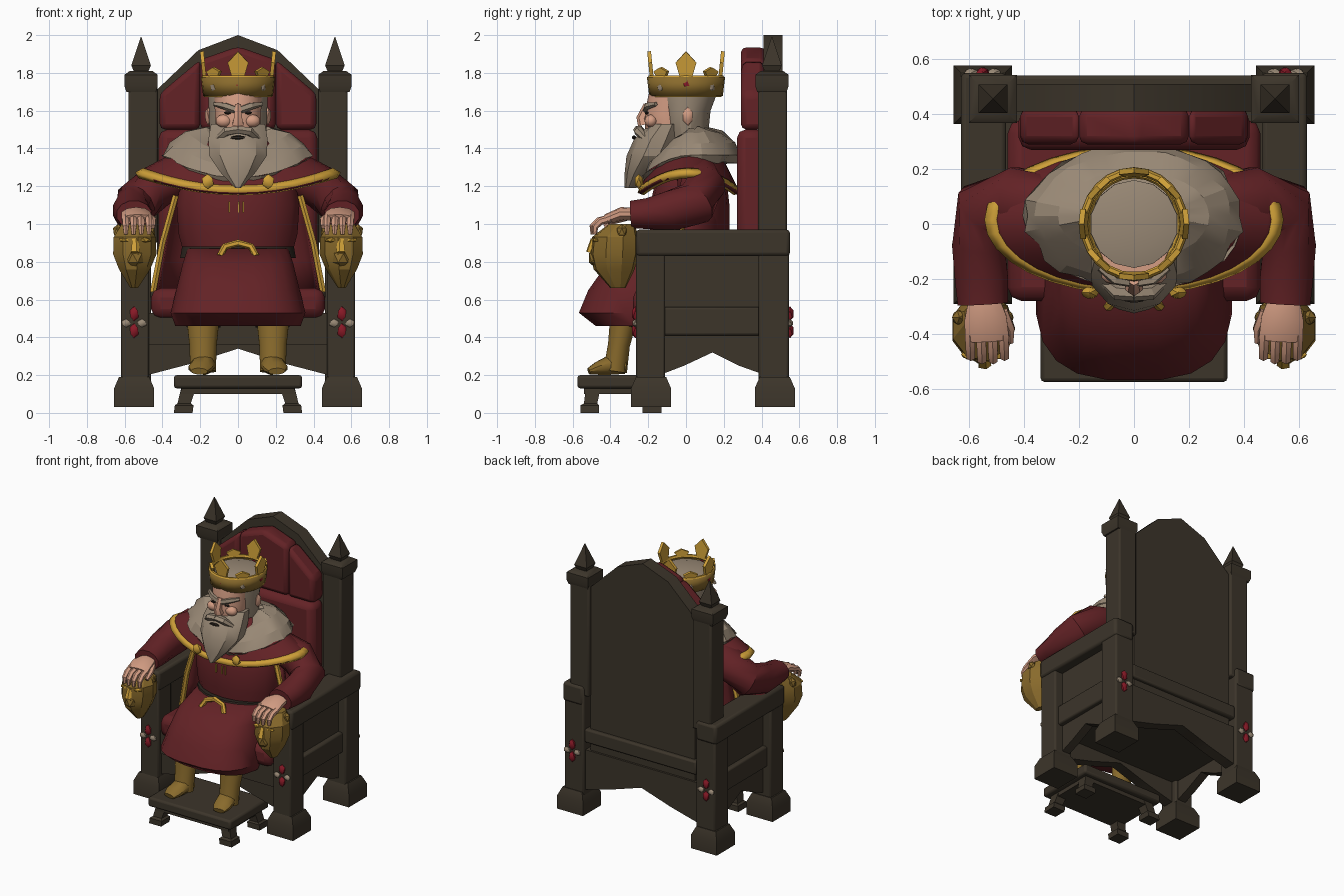
import bpy, bmesh, math, random
from mathutils import Vector

random.seed(4)
if "Cube" in bpy.data.objects:
    bpy.data.objects.remove(bpy.data.objects["Cube"])
X, Y, Z = Vector((1, 0, 0)), Vector((0, 1, 0)), Vector((0, 0, 1))


def colour(name, r, g, b):
    m = bpy.data.materials.new(name)
    m.use_nodes = True
    m.diffuse_color = (r, g, b, 1)
    node = next(n for n in m.node_tree.nodes if n.type == 'BSDF_PRINCIPLED')
    node.inputs["Base Color"].default_value = (r, g, b, 1)
    return m


WOOD = colour("dark wood", .045, .035, .023)
RED = colour("crimson cloth", .125, .016, .019)
GOLD = colour("bright gold", .62, .35, .04)
BRASS = colour("dull gold", .25, .145, .025)
SKIN = colour("skin", .66, .34, .23)
FUR = colour("grey fur", .32, .25, .18)
GEM = colour("gem red", .25, .01, .02)
DARK = colour("dark brown", .025, .018, .013)


def finish(bm, name, mats, mirror=False, angle=40, thick=0, bevel=0):
    """Turn a bmesh into a shaded object with its modifiers."""
    bmesh.ops.recalc_face_normals(bm, faces=bm.faces[:])
    me = bpy.data.meshes.new(name)
    bm.to_mesh(me)
    bm.free()
    for m in mats if isinstance(mats, list) else [mats]:
        me.materials.append(m)
    if angle:
        me.shade_smooth()
        me.set_sharp_from_angle(angle=math.radians(angle))
    ob = bpy.data.objects.new(name, me)
    bpy.context.collection.objects.link(ob)
    if thick:
        ob.modifiers.new("thickness", 'SOLIDIFY').thickness = thick
    if bevel:
        mod = ob.modifiers.new("bevel", 'BEVEL')
        mod.width, mod.segments = bevel, 2
    if mirror:
        ob.modifiers.new("mirror", 'MIRROR')
    return ob


def prism(name, mat, outline, axis, lo, hi, **kw):
    """Extrude a 2D outline: axis y takes (x, z) points, axis x takes (y, z)."""
    bm = bmesh.new()
    put = (lambda p, d: (d, *p)) if axis == 'x' else (lambda p, d: (p[0], d, p[1]))
    a, b = [[bm.verts.new(put(p, d)) for p in outline] for d in (lo, hi)]
    bm.faces.new(a)
    bm.faces.new(b)
    for i in range(len(a)):
        j = (i + 1) % len(a)
        bm.faces.new((a[i], a[j], b[j], b[i]))
    return finish(bm, name, mat, **kw)


def box(name, mat, x0, x1, y0, y1, z0, z1, **kw):
    return prism(name, mat, [(x0, z0), (x1, z0), (x1, z1), (x0, z1)], 'y', y0, y1, **kw)


def loft(name, mat, secs, n=12, ref=X, axis=None, power=1, **kw):
    """Skin sections (x, y, z, radius_u, radius_v) along their path."""
    bm = bmesh.new()
    pts, rings = [Vector(s[:3]) for s in secs], []
    for i, s in enumerate(secs):
        t = axis or (pts[min(i + 1, len(pts) - 1)] - pts[max(i - 1, 0)]).normalized()
        u = (ref - t * ref.dot(t)).normalized()
        v, ring = t.cross(u), []
        for k in range(n):
            a = 2 * math.pi * (k + .5) / n
            c, d = [math.copysign(abs(f(a)) ** power, f(a)) for f in (math.cos, math.sin)]
            ring.append(bm.verts.new(pts[i] + u * c * s[3] + v * d * s[4]))
        rings.append(ring)
    for a, b in zip(rings, rings[1:]):
        for k in range(n):
            j = (k + 1) % n
            bm.faces.new((a[k], a[j], b[j], b[k]))
    bm.faces.new(rings[0])
    bm.faces.new(rings[-1])
    return finish(bm, name, mat, **kw)


def sheet(name, mats, fn, nu, nv, wrap=False, trim=None, **kw):
    """Grid surface fn(u, v); trim(u, v) picks the material."""
    bm = bmesh.new()
    g = [[bm.verts.new(fn(i / nu, j / nv)) for j in range(nv + 1)]
         for i in range(nu if wrap else nu + 1)]
    for i in range(nu):
        for j in range(nv):
            k = (i + 1) % len(g)
            f = bm.faces.new((g[i][j], g[k][j], g[k][j + 1], g[i][j + 1]))
            f.material_index = int(bool(trim and trim((i + .5) / nu, (j + .5) / nv)))
    return finish(bm, name, mats, **kw)


def blob(name, mat, centre, size, sub=2, **kw):
    bm = bmesh.new()
    bmesh.ops.create_icosphere(bm, subdivisions=sub, radius=1)
    for v in bm.verts:
        v.co = Vector(centre) + Vector([a * b for a, b in zip(v.co, size)])
    return finish(bm, name, mat, **kw)


def square(x, y, levels):
    return [(x, y, z, h * 1.414, h * 1.414) for z, h in levels]


# Throne posts, feet and finials
M = dict(mirror=True)
box("front_post", WOOD, .47, .62, -.265, -.11, .1, .96, bevel=.012, **M)
box("back_post_lower", WOOD, .46, .62, .385, .545, .1, .96, bevel=.012, **M)
box("back_post_upper", WOOD, .425, .58, .38, .535, .9, 1.74, bevel=.012, **M)
for y, label in ((-.185, "front"), (.47, "back")):
    loft(label + "_foot", WOOD, square(.55, y, [(.03, .106), (.13, .106), (.19, .08)]), n=4, axis=Z, **M)
loft("post_cap", WOOD, square(.513, .455, [(1.7, .078), (1.73, .088), (1.79, .088), (1.81, .06)]), n=4, axis=Z, **M)
loft("finial", WOOD, square(.513, .455, [(1.8, .035), (1.84, .052), (1.99, .002)]), n=4, axis=Z, angle=0, **M)

# Arched back, rails, seat board and side panels
arch = [(.43, .3), (.43, 1.71), (.21, 1.92), (0, 2), (-.21, 1.92), (-.43, 1.71), (-.43, .3), (0, .38)]
prism("throne_back", WOOD, arch, 'y', .41, .51)
apron = [(-.48, .2), (-.25, .26), (0, .34), (.25, .26), (.48, .2), (.48, .5), (-.48, .5)]
prism("front_apron", WOOD, apron, 'y', -.23, -.15)
prism("back_apron", WOOD, apron, 'y', .44, .525)
box("back_rail", WOOD, -.46, .46, .42, .54, .56, .66, bevel=.012)
box("seat_board", WOOD, -.5, .5, -.24, .45, .36, .53)
prism("side_panel", WOOD, [(-.14, .9), (.42, .9), (.42, .2), (.28, .25), (.14, .32), (-.01, .25), (-.14, .2)],
      'x', .49, .555, **M)
box("side_rail", WOOD, .48, .59, -.13, .4, .41, .56, bevel=.012, **M)
box("arm_rest", WOOD, .465, .63, -.265, .55, .83, .97, bevel=.018, **M)

# Cushions
box("seat_cushion", RED, -.46, .46, -.28, .38, .5, .66, bevel=.05)
box("back_cushion", RED, -.42, .42, .27, .42, .62, 1.5, bevel=.045)
prism("centre_head_cushion", RED, [(-.2, 1.5), (.2, 1.5), (.2, 1.87), (0, 1.94), (-.2, 1.87)], 'y', .29, .42, bevel=.03)
prism("side_head_cushion", RED, [(.2, 1.5), (.415, 1.5), (.415, 1.69), (.2, 1.87)], 'y', .29, .42, bevel=.03, **M)

# Flower ornaments on the posts
for y, label in ((-.268, "front"), (.55, "back")):
    for s in (-1, 1):
        blob(label + "_petal_red", GEM, (.55, y, .48 + s * .045), (.026, .022, .04), 1, **M)
        blob(label + "_petal_pale", FUR, (.55 + s * .042, y, .475), (.028, .018, .022), 1, **M)

# Footstool
box("footstool_top", WOOD, -.34, .34, -.575, -.12, .13, .2, bevel=.015)
box("footstool_skirt", WOOD, -.3, .3, -.54, -.16, .1, .14)
for y, s in ((-.49, -1), (-.2, 1)):
    loft("footstool_leg", WOOD, [(.26, y, .14, .055, .055), (.285, y + s * .015, .05, .05, .05),
                                 (.285, y + s * .02, .04, .07, .07), (.29, y + s * .02, 0, .07, .07)],
         n=4, axis=Z, **M)

# Lion heads on the arm fronts
loft("lion_mane", BRASS, [(.55, -.34, 1, .07, .07), (.55, -.375, .93, .115, .125), (.55, -.38, .84, .118, .13),
                          (.55, -.38, .76, .085, .11), (.55, -.36, .66, .02, .04)], n=9, axis=Z, angle=25, **M)
blob("lion_muzzle", BRASS, (.545, -.475, .82), (.05, .045, .055), 1, angle=0, **M)
loft("lion_nose", GOLD, [(.545, -.49, .92, .018, .015), (.545, -.515, .85, .026, .015)], n=5, angle=0, **M)
for s in (-1, 1):
    blob("lion_brow", GOLD, (.545 + s * .05, -.475, .915), (.038, .02, .014), 1, angle=0, **M)
    blob("lion_ear", BRASS, (.55 + s * .085, -.34, .96), (.03, .03, .04), 1, angle=0, **M)

# Boots and trousers
loft("boot_shaft", BRASS, [(.185, -.33, .5, .09, .075), (.185, -.355, .36, .075, .06), (.185, -.375, .22, .07, .065)], **M)
loft("boot_foot", BRASS, [(.18, -.32, .245, .055, .04), (.185, -.4, .255, .065, .055),
                          (.2, -.47, .235, .065, .035), (.205, -.515, .22, .045, .018)], **M)
loft("trouser_leg", DARK, [(.18, -.3, .6, .1, .1), (.185, -.325, .46, .095, .085)], **M)

# Robe, belt and buckle
loft("robe_skirt", RED, [(0, -.03, .87, .27, .2), (0, -.15, .79, .295, .27), (0, -.2, .65, .33, .32),
                         (0, -.235, .53, .36, .335), (0, -.2, .46, .335, .28)], n=20, axis=Z, power=.7)
loft("robe_torso", RED, [(0, .02, .8, .28, .19), (0, .02, .95, .32, .21), (0, .02, 1.1, .33, .21),
                         (0, .03, 1.28, .3, .18), (0, .04, 1.42, .14, .1)], n=18, axis=Z)
loft("belt", DARK, [(0, -.01, .82, .31, .235), (0, .01, .88, .3, .225)], n=20, axis=Z)
loft("buckle", GOLD, [(x, -.3 + (z - .83) * .5, z, .018, .018) for x, z in
                      ((-.095, .83), (-.07, .88), (0, .9), (.07, .88), (.095, .83))], n=6, ref=Y)
for x in (-.05, .0, .025):
    box("chest_lacing", GOLD, x, x + .007, -.197, -.188, 1.06, 1.12)

# Hanging cloak with gold front edges
def cloak(u, v):
    a = math.pi * u
    return ((.44 - .1 * v) * math.cos(a), .22 * math.sin(a) - .01, .62 + .58 * v)


sheet("cloak", RED, cloak, 14, 3, thick=.015)
loft("cloak_trim", GOLD, [(.45, -.02, .64, .018, .02), (.4, -.03, .9, .018, .02), (.33, -.02, 1.15, .018, .02)], n=6, **M)


# Shoulder cape with a gold hem
def cape(u, v):
    a = 2 * math.pi * u
    edge = 1.165 + .105 * abs(math.cos(a)) ** 2
    return ((.12 + .42 * v) * math.cos(a), .015 + (.1 + .17 * v) * math.sin(a), 1.46 + (edge - 1.46) * v ** 1.25)


sheet("shoulder_cape", RED, cape, 32, 8, wrap=True, thick=.02)
sheet("cape_hem", GOLD, lambda u, v: Vector(cape(u, .91 + .1 * v)) + Z * .006, 32, 1, wrap=True, thick=.036)


# Shaggy fur collar
def fur(u, v):
    a, b = 2 * math.pi * u, 2 * math.pi * v
    r = 1 + random.uniform(-.1, .13)
    front = max(0, -math.sin(a)) ** 2
    return ((.25 + .14 * r * math.cos(b)) * math.cos(a), .03 + (.14 + .125 * r * math.cos(b)) * math.sin(a),
            1.415 - .12 * front - .05 * math.cos(b) + .08 * r * math.sin(b))


sheet("fur_collar", FUR, fur, 30, 9, wrap=True, angle=20)
blob("cape_clasp", GOLD, (.16, -.25, 1.225), (.035, .025, .04), 1, **M)

# Sleeves and hands
loft("sleeve", RED, [(.27, .06, 1.27, .1, .11), (.43, .08, 1.2, .12, .13), (.54, .05, 1.11, .12, .12),
                     (.565, -.08, 1.07, .11, .1), (.555, -.2, 1.055, .085, .1), (.55, -.29, 1.05, .075, .095)],
     n=12, ref=Z, **M)
loft("palm", SKIN, [(.548, -.26, 1.05, .055, .035), (.54, -.34, 1.055, .08, .035), (.535, -.42, 1.025, .085, .028)], n=10, **M)
for i in range(4):
    x, tip = .475 + .041 * i, -.5 + .012 * abs(i - 1.5)
    loft("finger", SKIN, [(x, -.4, 1.03, .02, .022), (x - .003, tip + .03, 1.015, .02, .02),
                          (x - .004, tip, .985, .018, .018), (x - .004, tip, .945, .011, .011)], n=6, **M)
loft("thumb", SKIN, [(.48, -.32, 1.04, .025, .025), (.452, -.38, 1.02, .02, .02), (.45, -.43, .985, .013, .013)], n=6, **M)

# Head, hair and face
loft("face", SKIN, [(0, -.07, 1.38, .1, .1), (0, -.085, 1.48, .12, .13), (0, -.085, 1.58, .125, .135),
                    (0, -.07, 1.7, .13, .125)], n=14, axis=Z)
loft("hair", FUR, [(0, .02, 1.36, .12, .1), (0, 0, 1.5, .155, .12), (0, -.005, 1.6, .158, .135),
                   (0, 0, 1.68, .162, .16), (0, 0, 1.77, .16, .16), (0, 0, 1.785, .1, .1)], n=14, axis=Z, angle=30)
blob("ear", SKIN, (.158, .01, 1.57), (.02, .03, .05), 1, **M)
blob("cheek", SKIN, (.075, -.185, 1.545), (.045, .035, .035), 2, **M)
loft("nose", SKIN, [(0, -.205, 1.63, .018, .02), (0, -.235, 1.56, .025, .028), (0, -.225, 1.525, .035, .03)], n=6)
loft("eyebrow", FUR, [(.015, -.215, 1.605, .02, .015), (.07, -.205, 1.625, .02, .017), (.125, -.16, 1.635, .012, .012)],
     n=5, ref=Z, angle=0, **M)
blob("eye", DARK, (.055, -.208, 1.588), (.022, .012, .009), 1, **M)
loft("beard", FUR, [(0, -.1, 1.53, .15, .09), (0, -.145, 1.45, .165, .13), (0, -.185, 1.36, .16, .13),
                    (0, -.25, 1.27, .095, .075), (0, -.295, 1.19, .015, .03)], n=10, axis=Z, angle=30)
loft("moustache", FUR, [(0, -.25, 1.5, .022, .03), (.06, -.25, 1.49, .025, .028), (.125, -.2, 1.435, .012, .014)],
     n=6, ref=Z, angle=0, **M)
blob("mouth", DARK, (0, -.275, 1.458), (.045, .012, .012), 1)

# Crown with four tall points, four short points and gems
sheet("crown_band", BRASS, lambda u, v: ((.165 + .012 * v) * math.cos(2 * math.pi * u),
      (.175 + .012 * v) * math.sin(2 * math.pi * u), 1.68 + .1 * v), 24, 1, wrap=True, thick=.02)
for z, r in ((1.685, .172), (1.775, .182)):
    sheet("crown_rim", GOLD, lambda u, v: ((r + .014 * math.cos(6.2832 * v)) * math.cos(6.2832 * u),
          (r + .008 + .014 * math.cos(6.2832 * v)) * math.sin(6.2832 * u), z + .014 * math.sin(6.2832 * v)), 24, 6, wrap=True)
for i in range(8):
    tall = i % 2 == 0
    h, w = (.135, .055) if tall else (.05, .05)
    ob = prism("crown_point", GOLD, [(-w * .6, 0), (w * .6, 0), (w, h * .55), (0, h), (-w, h * .55)], 'y', -.01, .01, angle=0)
    a = math.pi * i / 4
    ob.location = (.178 * math.sin(a), -.182 * math.cos(a), 1.78)
    ob.rotation_euler = (.1, 0, a)
    gem = blob("crown_gem", GEM if tall else FUR, (0, 0, 0), (.024, .014, .03), 1, angle=0)
    gem.location = (.182 * math.sin(a), -.19 * math.cos(a), 1.745 if tall else 1.725)
    gem.rotation_euler = (0, 0, a)
